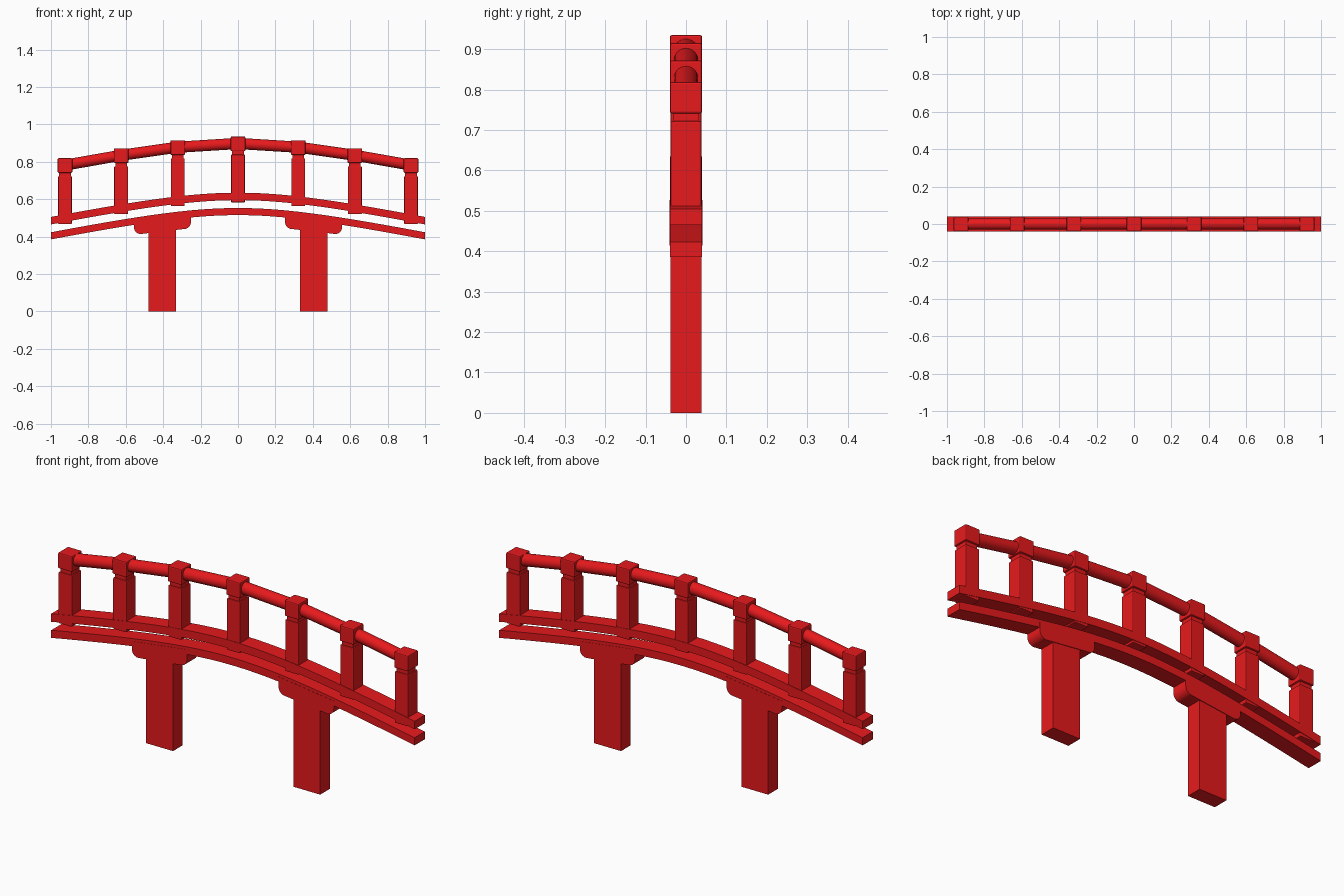
import bpy, bmesh, math

if "Cube" in bpy.data.objects:
    bpy.data.objects.remove(bpy.data.objects["Cube"])

red = bpy.data.materials.new("red_lacquer")
red.diffuse_color = (0.8, 0.01, 0.012, 1)
red.use_nodes = True
red.node_tree.nodes["Principled BSDF"].inputs["Base Color"].default_value = red.diffuse_color


def drop(x):
    """How far the bridge arch has fallen below its crown at x."""
    return 0.21 * (math.sqrt(x * x + 0.25) - 0.5)


def finish(name, bm, smooth=False):
    bmesh.ops.recalc_face_normals(bm, faces=bm.faces)
    me = bpy.data.meshes.new(name)
    bm.to_mesh(me)
    bm.free()
    me.materials.append(red)
    for p in me.polygons:
        p.use_smooth = smooth and len(p.vertices) == 4
    ob = bpy.data.objects.new(name, me)
    bpy.context.collection.objects.link(ob)
    return ob


def box(name, x, z0, z1, wx, wy, bevel=0):
    bm = bmesh.new()
    bmesh.ops.create_cube(bm, size=1)
    for v in bm.verts:
        v.co = (x + v.co.x * wx, v.co.y * wy, (z0 + z1) / 2 + v.co.z * (z1 - z0))
    ob = finish(name, bm)
    if bevel:
        mod = ob.modifiers.new("bevel", 'BEVEL')
        mod.width, mod.segments = bevel, 2
    return ob


def loft(name, rings, smooth=False):
    """Skin a list of equal closed rings and cap both ends."""
    bm = bmesh.new()
    vs = [[bm.verts.new(p) for p in ring] for ring in rings]
    n = len(vs[0])
    for a, b in zip(vs, vs[1:]):
        for i in range(n):
            j = (i + 1) % n
            bm.faces.new((a[i], a[j], b[j], b[i]))
    bm.faces.new(vs[0])
    bm.faces.new(vs[-1])
    return finish(name, bm, smooth)


# arched beams
def beam(name, z0, z1, half):
    rings = []
    for i in range(33):
        x = -1 + i / 16
        d = drop(x)
        rings.append([(x, -half, z0 - d), (x, half, z0 - d),
                      (x, half, z1 - d), (x, -half, z1 - d)])
    loft(name, rings)


beam("lower_beam", 0.515, 0.553, 0.040)
beam("upper_beam", 0.595, 0.635, 0.040)

# railing posts: shaft, narrow neck and cap
post_x = [-0.925, -0.625, -0.322, 0, 0.322, 0.625, 0.925]
for i, x in enumerate(post_x):
    d = drop(x)
    box(f"post_shaft_{i}", x, 0.583 - d, 0.838 - d, 0.074, 0.076, 0.004)
    box(f"post_neck_{i}", x, 0.83 - d, 0.865 - d, 0.062, 0.062)
    box(f"post_cap_{i}", x, 0.857 - d, 0.935 - d, 0.078, 0.08, 0.005)

# round handrail
loft("handrail", [[(x, 0.03 * math.cos(a * math.pi / 12),
                    0.898 - drop(x) + 0.03 * math.sin(a * math.pi / 12))
                   for a in range(24)] for x in post_x], smooth=True)

# piers with tilted, round-cornered brackets
for s, side in ((-1, "left"), (1, "right")):
    box(f"pier_{side}", s * 0.405, 0, 0.5, 0.148, 0.076)
    r, xi, xo, zi, zo = 0.035, 0.252, 0.556, 0.441, 0.414
    prof = [(xo, 0.487), (xi, 0.527)]
    for k in range(7):
        a = math.pi + k * math.pi / 12
        prof.append((xi + r + r * math.cos(a), zi + r + r * math.sin(a)))
    for k in range(7):
        a = 1.5 * math.pi + k * math.pi / 12
        prof.append((xo - r + r * math.cos(a), zo + r + r * math.sin(a)))
    loft(f"bracket_{side}", [[(s * x, y, z) for x, z in prof]
                             for y in (-0.041, 0.041)])
